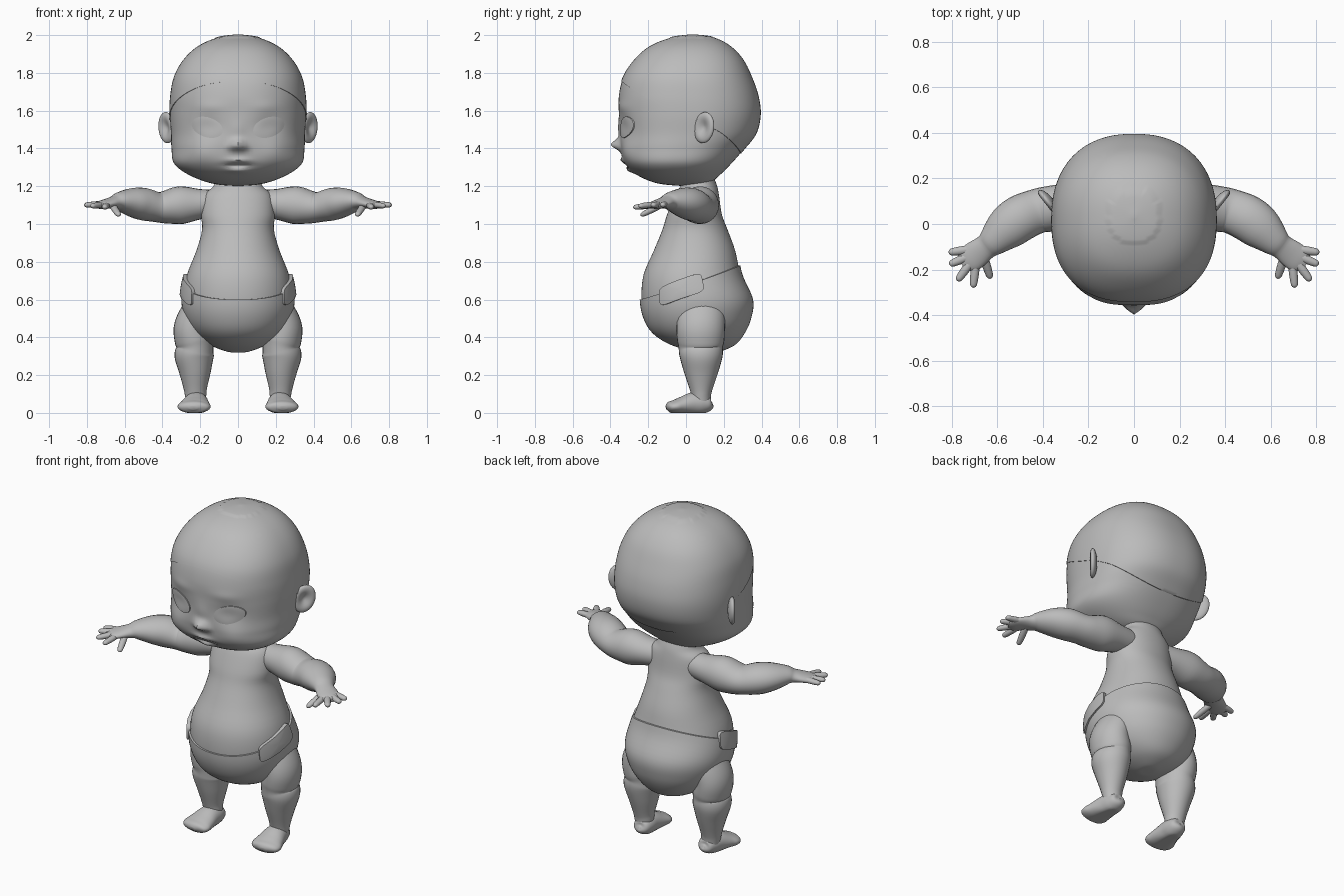
import bpy, bmesh, math
from mathutils import Vector

cube = bpy.data.objects.get("Cube")
if cube:
    bpy.data.objects.remove(cube, do_unlink=True)

skin = bpy.data.materials.new("soft_grey")
skin.use_nodes = True
GREY = (0.5, 0.5, 0.5, 1)
skin.diffuse_color = GREY
skin.node_tree.nodes["Principled BSDF"].inputs["Base Color"].default_value = GREY


def spline(pts, u):
    """Smooth interpolation through a list of tuples, u in 0..len-1."""
    last = len(pts) - 1
    i = min(max(int(u), 0), last - 1)
    t = u - i
    a, b, c, d = (pts[min(max(k, 0), last)] for k in (i - 1, i, i + 1, i + 2))
    return [q + t / 2 * (r - p + t * (2 * p - 5 * q + 4 * r - s + t * (3 * (q - r) + s - p)))
            for p, q, r, s in zip(a, b, c, d)]


def row_at(pts, z):
    """Row position of a height in a table that runs from top to bottom."""
    for i in range(len(pts) - 1):
        if pts[i][0] >= z >= pts[i + 1][0]:
            return i + (pts[i][0] - z) / (pts[i][0] - pts[i + 1][0])
    return 0 if z > pts[0][0] else len(pts) - 1


def loft(name, point, rows, cols, side=1, caps=(True, True), angle=50):
    """Skin a closed ring of points for each row; point(t, phi) with t in 0..1."""
    bm = bmesh.new()
    rings = []
    for r in range(rows + 1):
        ring = []
        for c in range(cols):
            p = point(r / rows, math.tau * c / cols)
            ring.append(bm.verts.new((p[0] * side, p[1], p[2])))
        rings.append(ring)
    for a, b in zip(rings, rings[1:]):
        for c in range(cols):
            d = (c + 1) % cols
            bm.faces.new((a[c], a[d], b[d], b[c]))
    for ring, wanted in zip((rings[0], rings[-1]), caps):
        if wanted:
            bm.faces.new(ring)
    bmesh.ops.recalc_face_normals(bm, faces=bm.faces)
    mesh = bpy.data.meshes.new(name)
    bm.to_mesh(mesh)
    bm.free()
    mesh.materials.append(skin)
    ob = bpy.data.objects.new(name, mesh)
    bpy.context.collection.objects.link(ob)
    bpy.ops.object.select_all(action="DESELECT")
    ob.select_set(True)
    bpy.context.view_layer.objects.active = ob
    bpy.ops.object.shade_smooth_by_angle(angle=math.radians(angle))
    return ob


def pair(name, point, rows, cols, **kw):
    for label, side in (("left_", 1), ("right_", -1)):
        loft(label + name, point, rows, cols, side, **kw)


def tube(pts, ref, floor=-1):
    """Point function of a limb; pts hold x, y, z, width radius, height radius."""
    last = len(pts) - 1

    def point(t, phi):
        u = t * last
        x, y, z, rw, rh = spline(pts, u)
        ahead = Vector(spline(pts, min(u + .05, last))[:3])
        behind = Vector(spline(pts, max(u - .05, 0))[:3])
        tan = (ahead - behind).normalized()
        wide = tan.cross(Vector(ref)).normalized()
        high = wide.cross(tan)
        p = Vector((x, y, z)) + wide * rw * math.cos(phi) + high * rh * math.sin(phi)
        p.z = max(p.z, floor)
        return p
    return point


def power(v, n):
    return math.copysign(abs(v) ** (2 / n), v)


# Horizontal sections: height, half width, front y, back y
HEAD = [(2.0, .005, .03, .04), (1.985, .11, -.08, .15), (1.94, .21, -.19, .235),
        (1.87, .285, -.27, .30), (1.78, .335, -.33, .345), (1.68, .355, -.355, .38),
        (1.58, .36, -.355, .392), (1.48, .355, -.35, .37), (1.40, .352, -.345, .31),
        (1.32, .338, -.325, .24), (1.26, .26, -.26, .18), (1.215, .14, -.15, .12),
        (1.2, .01, 0, .02)]
BODY = [(1.24, .12, -.02, .15), (1.2, .13, -.03, .165), (1.15, .18, -.06, .175),
        (1.05, .195, -.1, .19), (.97, .19, -.125, .22), (.86, .22, -.17, .26),
        (.73, .27, -.225, .29), (.6, .29, -.235, .345), (.5, .27, -.215, .335),
        (.42, .22, -.165, .30), (.36, .14, -.07, .25), (.325, .05, .05, .17),
        (.32, .005, .1, .11)]

# Face relief: |x|, z, spread in x, spread in z, push in y
RELIEF = [(0, 1.42, .034, .028, -.05), (.035, 1.405, .018, .016, -.014),
          (0, 1.5, .03, .05, -.008), (.16, 1.515, .07, .05, .014),
          (0, 1.338, .055, .012, -.014), (0, 1.282, .05, .013, -.018),
          (0, 1.31, .07, .01, .012), (.2, 1.38, .08, .06, -.014),
          (.15, 1.62, .08, .03, -.006)]


def relief(x, z):
    return sum(d * math.exp(-((abs(x) - cx) / sx) ** 2 - ((z - cz) / sz) ** 2)
               for cx, cz, sx, sz, d in RELIEF)


def section(table, u, phi, n, grow=0):
    z, hw, yf, yb = spline(table, u)
    x = (hw + grow) * power(math.cos(phi), n)
    y = (yf + yb) / 2 + ((yb - yf) / 2 + grow) * power(math.sin(phi), n)
    if table is HEAD and math.sin(phi) < 0:
        y += relief(x, z)
    return Vector((x, y, z + (grow if u < 1 else 0)))


def head_point(t, phi):
    return section(HEAD, t * (len(HEAD) - 1), phi, 2.3)


def body_point(t, phi):
    return section(BODY, t * (len(BODY) - 1), phi, 2.1)


def cap_point(t, phi):
    edge = row_at(HEAD, 1.565 - .19 * math.sin(phi))
    grow = -.012 if t == 0 else .004
    return section(HEAD, edge * (1 - max(t - .02, 0) / .98), phi, 2.3, grow)


def diaper_point(t, phi):
    edge = row_at(BODY, .69 + .09 * math.sin(phi))
    u = edge + (len(BODY) - 1 - edge) * max(t - .03, 0) / .97
    return section(BODY, u, phi, 2.1, -.015 if t == 0 else .01)


loft("head", head_point, 96, 128)
loft("scalp_cap", cap_point, 50, 96, caps=(False, True))
loft("torso", body_point, 48, 64)
loft("diaper", diaper_point, 32, 64, caps=(False, True))


# Eyes and mouth: shallow domes following the face
def face_patch(cx, cz, w, h, tilt, dome):
    def point(t, phi):
        r = max(1 - t, .02) if t else 1
        x = cx + w * r * math.cos(phi)
        z = cz + h * r * math.sin(phi) + tilt * w * r * math.cos(phi)
        hw, yf, yb = spline(HEAD, row_at(HEAD, z))[1:]
        y = (yf + yb) / 2 - (yb - yf) / 2 * (1 - abs(x / hw) ** 2.3) ** (1 / 2.3) + relief(x, z)
        return x, y - (dome * (1 - r * r) + .006 if t else -.012), z
    return point


def stepped(point):
    """Give a patch a steep rim by repeating its outline on the first two rows."""
    return lambda t, phi: point(0, phi) if t == 0 else point(max(t - .125, 1e-6), phi)


pair("eye", stepped(face_patch(.163, 1.512, .083, .054, .2, .008)), 8, 32, angle=35)
loft("mouth", stepped(face_patch(0, 1.308, .08, .017, 0, .002)), 8, 32, angle=35)


# Ears: flattened ovals with a hollow facing forwards and out
def ear_point(t, phi):
    a = math.pi * min(max(t, .02), .98)
    thick = .026 * math.cos(a)
    r = math.sin(a)
    if a < math.pi / 2:
        thick -= .03 * math.exp(-(r / .55) ** 2)
    along = .066 * r * math.cos(phi)
    up = .082 * r * math.sin(phi)
    turn = math.radians(52)
    return (.378 + along * math.cos(turn) + thick * math.sin(turn),
            .095 + along * math.sin(turn) - thick * math.cos(turn),
            1.51 + up + .15 * along)


pair("ear", ear_point, 20, 28)

# Arms with a soft elbow crease
ARM = [(.1, .08, 1.11, .07, .07), (.2, .08, 1.105, .085, .08), (.3, .075, 1.1, .1, .1),
       (.38, .065, 1.09, .1, .088), (.43, .055, 1.09, .098, .08), (.5, .025, 1.105, .102, .086),
       (.56, -.02, 1.115, .095, .076), (.62, -.075, 1.12, .068, .052),
       (.65, -.1, 1.115, .055, .036), (.69, -.13, 1.108, .06, .026),
       (.73, -.16, 1.1, .058, .02), (.755, -.18, 1.098, .03, .01)]
pair("arm", tube(ARM, (0, 0, 1)), 44, 24)

# Fingers and thumb: root x, y, z then tip x, y, z
DIGITS = {"little_finger": ((.71, -.11, 1.107), (.815, -.125, 1.1)),
          "ring_finger": ((.72, -.14, 1.105), (.812, -.178, 1.1)),
          "middle_finger": ((.715, -.165, 1.103), (.777, -.25, 1.095)),
          "index_finger": ((.695, -.17, 1.1), (.707, -.28, 1.088)),
          "thumb": ((.665, -.13, 1.1), (.63, -.24, 1.045))}
for name, (root, tip) in DIGITS.items():
    path = []
    for f, r in ((0, .018), (.4, .019), (.75, .017), (.93, .013), (1, .002)):
        path.append((*Vector(root).lerp(Vector(tip), f), r, r * .85))
    pair(name, tube(path, (0, 0, 1)), 14, 12)

# Legs with knee fold, then feet with flat soles
LEG = [(.19, .08, .61, .07, .1), (.215, .08, .53, .09, .125), (.24, .078, .45, .1, .128),
       (.232, .078, .385, .103, .125), (.228, .078, .345, .098, .117),
       (.232, .08, .3, .104, .114), (.228, .08, .22, .085, .092),
       (.226, .08, .13, .062, .062), (.224, .08, .09, .056, .052), (.222, .08, .04, .05, .05)]
pair("leg", tube(LEG, (0, 1, 0)), 44, 28)
FOOT = [(.215, .14, .05, .008, .008), (.215, .13, .048, .042, .036), (.217, .09, .05, .058, .056),
        (.222, .04, .05, .066, .06), (.228, -.02, .04, .08, .046), (.233, -.06, .033, .088, .036),
        (.236, -.09, .03, .072, .028), (.237, -.105, .026, .02, .01)]
pair("foot", tube(FOOT, (0, 0, 1), 0), 32, 28)


# Diaper side tabs
def tab_point(t, phi):
    r = 1 if t < .2 else max(1.2 - t * 1.2 + .02, .02)
    angle = -.25 + .42 * r * power(math.cos(phi), 5)
    z = .655 + .05 * r * power(math.sin(phi), 5) + .1 * (angle + .25)
    return section(BODY, row_at(BODY, z), angle, 2.1, 0 if t == 0 else .02)


pair("diaper_tab", tab_point, 8, 32, angle=35)
